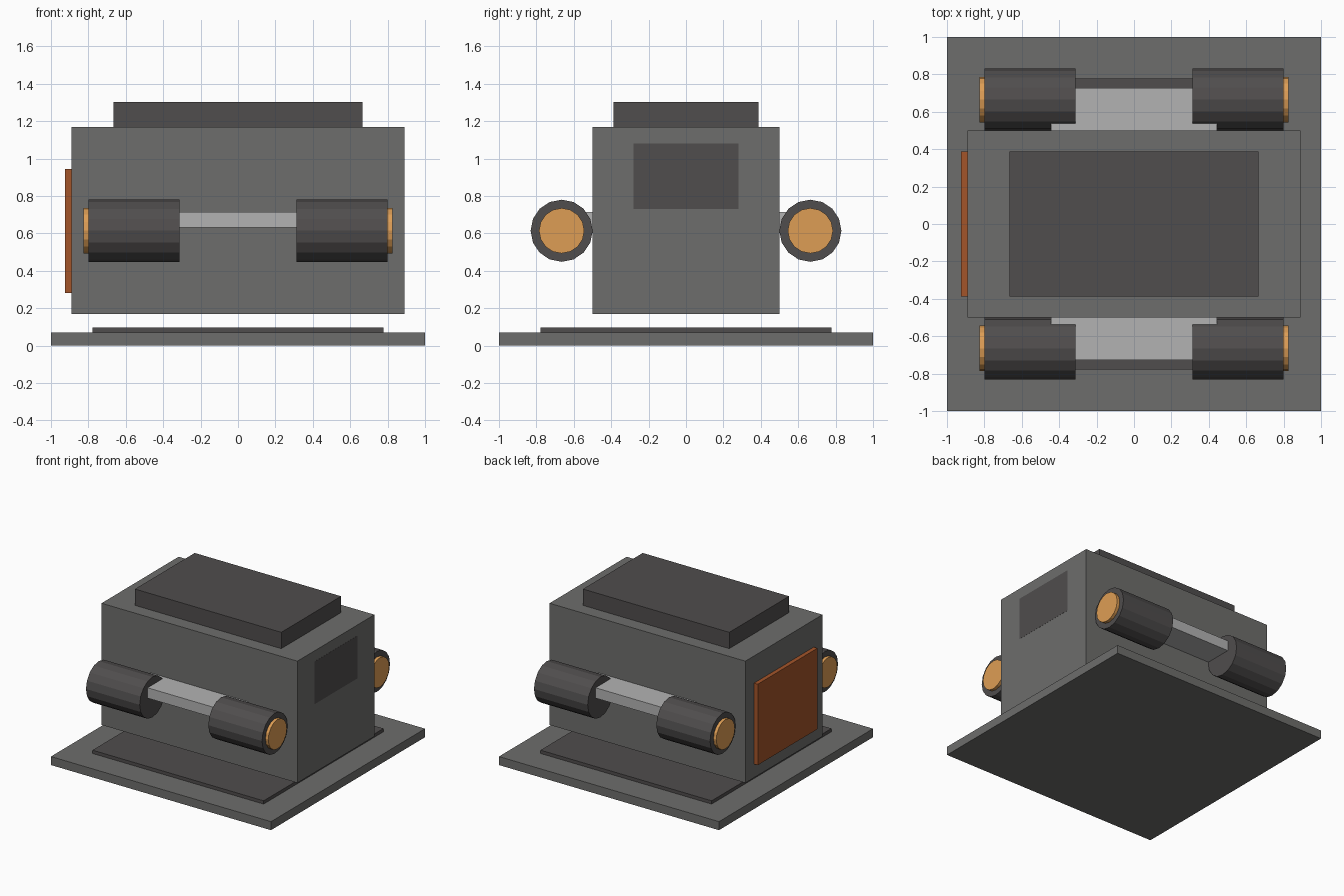
import bpy, bmesh, math
from mathutils import Matrix

if "Cube" in bpy.data.objects:
    bpy.data.objects.remove(bpy.data.objects["Cube"])


def material(name, rgb):
    m = bpy.data.materials.new(name)
    m.diffuse_color = (*rgb, 1)
    m.use_nodes = True
    m.node_tree.nodes["Principled BSDF"].inputs["Base Color"].default_value = m.diffuse_color
    return m


GREY = material("mid_grey", (0.155, 0.155, 0.15))
DARK = material("dark_grey", (0.08, 0.075, 0.075))
LIGHT = material("light_grey", (0.45, 0.45, 0.45))
AMBER = material("amber", (0.73, 0.34, 0.09))
RUST = material("rust", (0.37, 0.09, 0.023))


def finish(name, bm, mat):
    mesh = bpy.data.meshes.new(name)
    bm.to_mesh(mesh)
    bm.free()
    mesh.materials.append(mat)
    obj = bpy.data.objects.new(name, mesh)
    bpy.context.collection.objects.link(obj)
    return obj


def box(name, x, y, z, mat):
    bm = bmesh.new()
    size = [b - a for a, b in (x, y, z)]
    mid = [(a + b) / 2 for a, b in (x, y, z)]
    bmesh.ops.create_cube(bm, size=1,
                          matrix=Matrix.Translation(mid) @ Matrix.Diagonal((*size, 1)))
    return finish(name, bm, mat)


def barrel(name, x, y, z, radius, mat, sides=16):
    # Cylinder lying along the x axis
    bm = bmesh.new()
    place = Matrix.Translation(((x[0] + x[1]) / 2, y, z)) @ Matrix.Rotation(math.pi / 2, 4, 'Y')
    bmesh.ops.create_cone(bm, cap_ends=True, segments=sides, radius1=radius,
                          radius2=radius, depth=abs(x[1] - x[0]), matrix=place)
    return finish(name, bm, mat)


# Base
box("base_plate", (-1, 1), (-1, 1), (0, 0.07), GREY)
box("base_pad", (-0.778, 0.778), (-0.778, 0.778), (0.07, 0.097), DARK)

# Hovering body with lid and side panels
box("body", (-0.89, 0.89), (-0.5, 0.5), (0.168, 1.168), GREY)
box("lid", (-0.665, 0.665), (-0.388, 0.388), (1.168, 1.302), DARK)
box("left_panel", (-0.924, -0.89), (-0.388, 0.388), (0.28, 0.945), RUST)
box("right_panel", (0.86, 0.891), (-0.28, 0.28), (0.73, 1.08), DARK)

# Side bars with a barrel and an amber cap at each end
for sy, row in ((-1, "front"), (1, "back")):
    box(f"{row}_bar", (-0.443, 0.443), sorted((sy * 0.49, sy * 0.728)), (0.63, 0.715), LIGHT)
    for sx, side in ((-1, "left"), (1, "right")):
        barrel(f"{row}_{side}_barrel", (sx * 0.312, sx * 0.8), sy * 0.665, 0.614, 0.166, DARK)
        barrel(f"{row}_{side}_cap", (sx * 0.78, sx * 0.825), sy * 0.665, 0.614, 0.121, AMBER)
